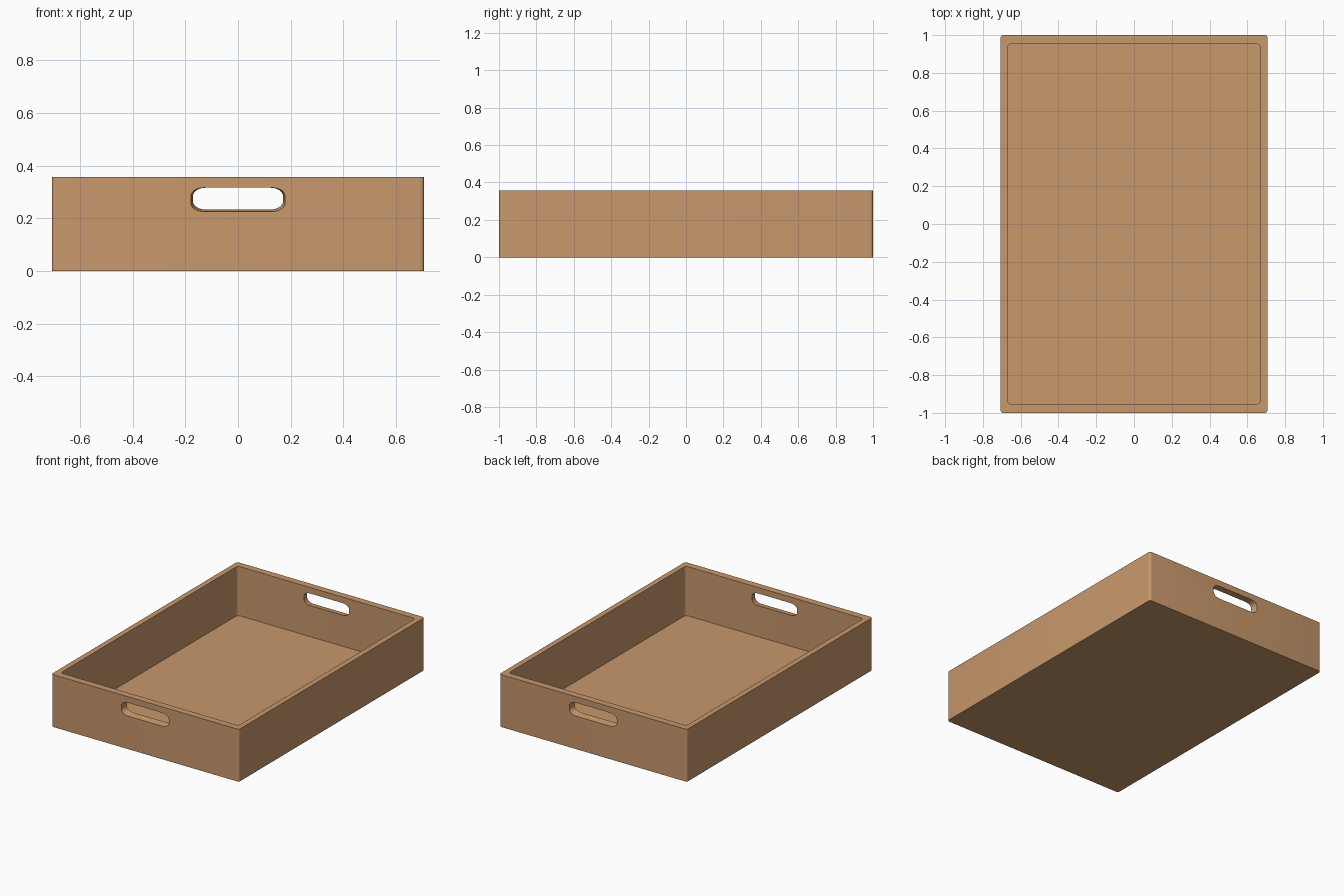
import bpy, bmesh, math

if "Cube" in bpy.data.objects:
    bpy.data.objects.remove(bpy.data.objects["Cube"], do_unlink=True)

# Single wood colour
wood = bpy.data.materials.new("light_wood")
wood.use_nodes = True
COLOR = (0.58, 0.314, 0.15, 1)
wood.diffuse_color = COLOR
wood.node_tree.nodes["Principled BSDF"].inputs["Base Color"].default_value = COLOR

HALF_X, HALF_Y, HEIGHT = 0.707, 1.0, 0.357
INNER_X, INNER_Y, FLOOR = 0.67, 0.953, 0.022


def rounded_rect(hx, hy, rx, ry, steps=6):
    """Counter-clockwise outline with elliptical corners."""
    points = []
    for quarter, (sx, sy) in enumerate([(1, 1), (-1, 1), (-1, -1), (1, -1)]):
        for i in range(steps + 1):
            a = math.pi / 2 * (quarter + i / steps)
            points.append((sx * (hx - rx) + rx * math.cos(a),
                           sy * (hy - ry) + ry * math.sin(a)))
    return points


def loft(name, rings):
    """Skin a stack of equal-length rings and cap both ends."""
    bm = bmesh.new()
    loops = [[bm.verts.new(p) for p in ring] for ring in rings]
    for low, high in zip(loops, loops[1:]):
        for i in range(len(low)):
            j = (i + 1) % len(low)
            bm.faces.new((low[i], low[j], high[j], high[i]))
    bm.faces.new(loops[0][::-1])
    bm.faces.new(loops[-1])
    bmesh.ops.recalc_face_normals(bm, faces=bm.faces)
    mesh = bpy.data.meshes.new(name)
    bm.to_mesh(mesh)
    bm.free()
    mesh.materials.append(wood)
    obj = bpy.data.objects.new(name, mesh)
    bpy.context.collection.objects.link(obj)
    return obj


def flat_ring(outline, z):
    return [(x, y, z) for x, y in outline]


# Tray body: outer wall, rim, inner wall and floor
outer = rounded_rect(HALF_X, HALF_Y, 0.016, 0.016)
inner = rounded_rect(INNER_X, INNER_Y, 0.02, 0.02)
tray = loft("tray", [flat_ring(outer, 0), flat_ring(outer, HEIGHT),
                     flat_ring(inner, HEIGHT), flat_ring(inner, FLOOR)])


# Handle openings, slightly narrower on the inside
def handle_ring(hx, bottom, top, y):
    mid, half = (bottom + top) / 2, (top - bottom) / 2
    return [(x, y, mid + z) for x, z in rounded_rect(hx, half, 0.05, 0.032)]


bpy.context.view_layer.objects.active = tray
for side in (-1, 1):
    cutter = loft("handle_cutter", [
        handle_ring(0.182, 0.222, 0.316, side * (HALF_Y + 0.02)),
        handle_ring(0.168, 0.236, 0.316, side * (INNER_Y - 0.02))])
    cutter.hide_render = True
    cut = tray.modifiers.new("handle_opening", 'BOOLEAN')
    cut.object = cutter
    cut.solver = 'EXACT'
    bpy.ops.object.modifier_apply(modifier=cut.name)
    bpy.data.objects.remove(cutter, do_unlink=True)

# Smooth rounded corners, crisp edges
tray.select_set(True)
bpy.ops.object.shade_smooth_by_angle(angle=math.radians(35))
